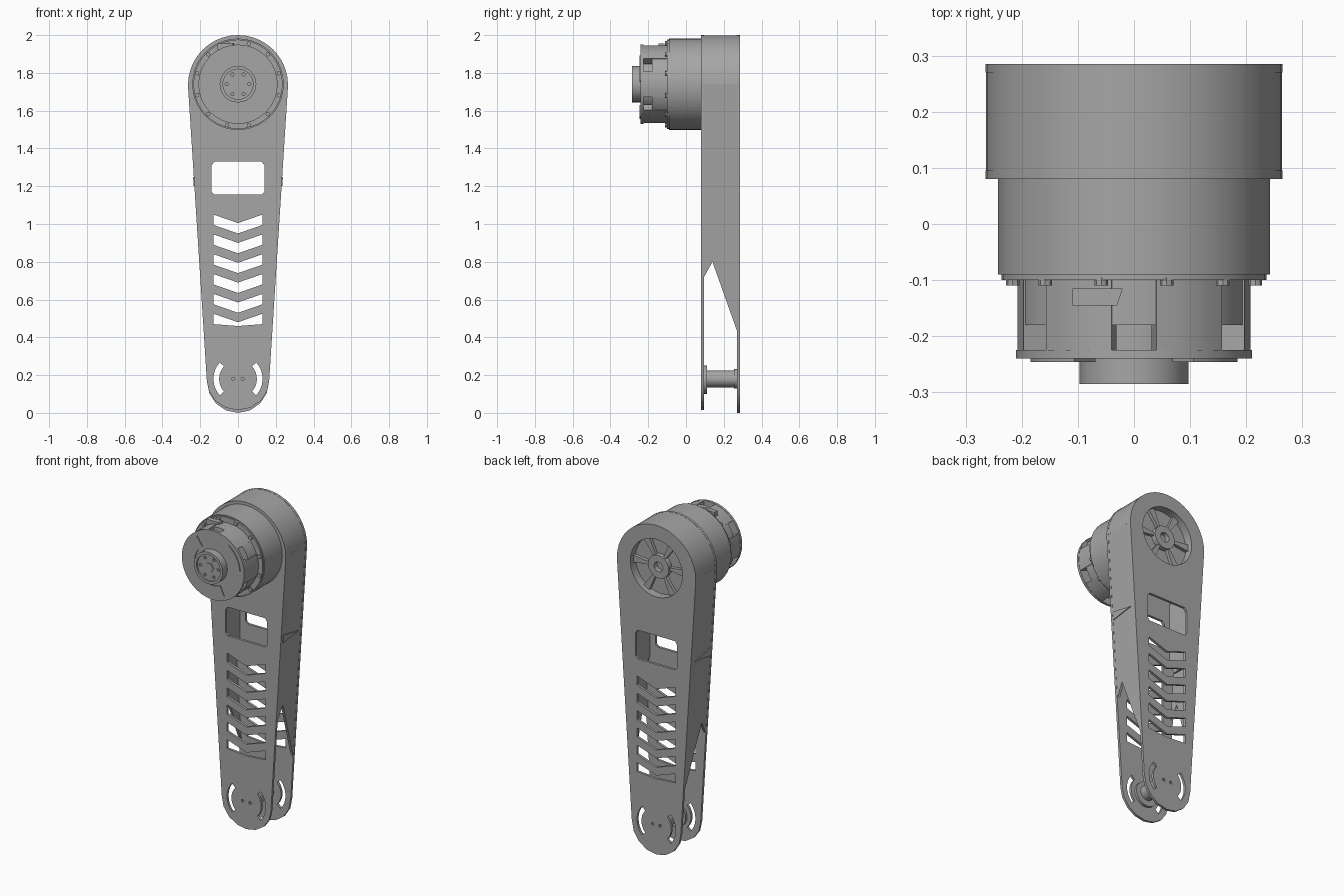
import bpy, bmesh
from math import sin, cos, pi, radians
from mathutils import Vector

cube = bpy.data.objects.get("Cube")
if cube:
    bpy.data.objects.remove(cube, do_unlink=True)

grey = bpy.data.materials.new("metal grey")
grey.use_nodes = True
COL = (0.38, 0.38, 0.38, 1)
grey.diffuse_color = COL
grey.node_tree.nodes["Principled BSDF"].inputs["Base Color"].default_value = COL

HUB = 1.74      # height of the motor axis
FOOT = 0.17     # height of the lower joint


def arc(r, z, a0=0, a1=360, n=32, x=0):
    full = a1 - a0 == 360
    steps = n if full else n + 1
    return [(x + r * cos(radians(a0 + (a1 - a0) * i / n)),
             z + r * sin(radians(a0 + (a1 - a0) * i / n))) for i in range(steps)]


def band(r0, r1, z, a0, a1, n=8):
    return arc(r1, z, a0, a1, n) + arc(r0, z, a0, a1, n)[::-1]


def finish(name, mesh):
    ob = bpy.data.objects.new(name, mesh)
    bpy.context.collection.objects.link(ob)
    mesh.materials.clear()
    mesh.materials.append(grey)
    bpy.ops.object.select_all(action='DESELECT')
    ob.select_set(True)
    bpy.context.view_layer.objects.active = ob
    bpy.ops.object.shade_smooth_by_angle(angle=radians(25))
    return ob


def slab(name, loops, y0, y1):
    """Flat profile in x/z with holes, extruded from y0 to y1."""
    cu = bpy.data.curves.new(name, 'CURVE')
    cu.dimensions, cu.fill_mode = '2D', 'BOTH'
    cu.extrude = (y1 - y0) / 2
    for pts in loops:
        sp = cu.splines.new('POLY')
        sp.points.add(len(pts) - 1)
        for p, (x, z) in zip(sp.points, pts):
            p.co = (x, z, 0, 1)
        sp.use_cyclic_u = True
    tmp = bpy.data.objects.new(name, cu)
    bpy.context.collection.objects.link(tmp)
    dg = bpy.context.evaluated_depsgraph_get()
    mesh = bpy.data.meshes.new_from_object(tmp.evaluated_get(dg))
    bpy.data.objects.remove(tmp, do_unlink=True)
    for v in mesh.vertices:
        x, z, d = v.co
        v.co = (x, (y0 + y1) / 2 - d, z)
    bm = bmesh.new()
    bm.from_mesh(mesh)
    bmesh.ops.remove_doubles(bm, verts=bm.verts, dist=0.0001)
    bmesh.ops.recalc_face_normals(bm, faces=bm.faces)
    bm.to_mesh(mesh)
    bm.free()
    return finish(name, mesh)


def prism(name, pts, push):
    """Planar 3D polygon pushed along a vector."""
    bm = bmesh.new()
    face = bm.faces.new([bm.verts.new(p) for p in pts])
    ext = bmesh.ops.extrude_face_region(bm, geom=[face])
    bmesh.ops.translate(bm, vec=Vector(push),
                        verts=[g for g in ext["geom"] if isinstance(g, bmesh.types.BMVert)])
    if face.is_valid and len(face.link_loops if hasattr(face, "link_loops") else face.loops) == 0:
        bm.faces.remove(face)
    bmesh.ops.recalc_face_normals(bm, faces=bm.faces)
    mesh = bpy.data.meshes.new(name)
    bm.to_mesh(mesh)
    bm.free()
    return finish(name, mesh)


def edge_x(z):
    """Half width of the tapering leg at a height."""
    return 0.165 + (z - FOOT) * (0.1 / (HUB - FOOT))


# Leg plates: tapered outline, window, chevron ladder and curved foot slots
def outline(bottom):
    foot = [(0.165 * cos(a), FOOT + (FOOT - bottom) * sin(a))
            for a in [pi + pi * i / 8 for i in range(9)]]
    return arc(0.265, HUB - 0.005, 0, 180, 20) + foot


holes = [[(-0.14, 1.17), (-0.14, 1.31), (-0.125, 1.33), (0.125, 1.33),
          (0.14, 1.31), (0.14, 1.17), (0.125, 1.155), (-0.125, 1.155)]]
for i in range(6):
    z, drop = 0.47 + 0.105 * i, 0.045
    low = z - 0.01 if i == 0 else z - drop
    holes.append([(-0.13, z), (0, low), (0.13, z), (0.13, z + 0.055),
                  (0, z + 0.055 - drop), (-0.13, z + 0.055)])
for a in (0, 180):
    holes.append(band(0.1, 0.13, FOOT + 0.01, a - 42, a + 42))
for sx in (-1, 1):
    holes.append(arc(0.009, FOOT + 0.01, n=8, x=sx * 0.025))

slab("front_plate", [outline(0.015)] + holes, 0.08, 0.095)
slab("back_plate", [outline(0.0), arc(0.175, HUB)] + holes, 0.27, 0.285)

# Side walls with a slanted lower cut, and the arch over the top
profile = [(0.085, HUB), (0.085, 0.7), (0.14, 0.8), (0.275, 0.42), (0.275, HUB)]
for side, sx in (("left", 1), ("right", -1)):
    prism(side + "_side_wall", [(sx * (edge_x(z) - 0.001), y, z) for y, z in profile],
          (-sx * 0.015, 0, 0))
    # inner rails lining the ladder
    rail = [(0.095, 1.45), (0.095, 1.1), (0.13, 1.0), (0.27, 1.0), (0.27, 1.45)]
    prism(side + "_inner_rail", [(sx * 0.185, y, z) for y, z in rail], (-sx * 0.01, 0, 0))
    # shallow grip ridge on the side wall
    prism(side + "_wall_ridge", [(sx * (edge_x(z) - 0.004), y, z) for y, z in
                                 ((0.1, 1.2), (0.25, 1.22), (0.1, 1.25))], (sx * 0.008, 0, 0))
slab("top_arch", [band(0.245, 0.264, HUB - 0.005, 0, 180, 20)], 0.09, 0.275)

# Recessed output hub on the back
slab("back_recess_ring", [arc(0.195, HUB), arc(0.175, HUB)], 0.2, 0.275)
slab("back_recess_floor", [arc(0.18, HUB)], 0.22, 0.235)
slab("back_hub", [arc(0.07, HUB, n=20), arc(0.03, HUB, n=12)], 0.23, 0.265)
for i in range(6):
    a = i * 60
    slab("back_spoke", [band(0.065, 0.178, HUB, a - 7, a + 7, 3)], 0.23, 0.255)

# Motor body
slab("motor_drum", [arc(0.242, HUB, n=40)], -0.09, 0.085)
slab("drum_lip", [arc(0.236, HUB, n=40), arc(0.19, HUB)], -0.1, -0.085)
for i in range(12):
    a = radians(i * 30 + 15)
    slab("lip_bolt", [arc(0.012, HUB + 0.224 * sin(a), n=8, x=0.224 * cos(a))], -0.11, -0.095)

# Front housing: collar, open crown of posts and end cover
slab("housing_collar", [arc(0.205, HUB)], -0.18, -0.09)
slab("housing_core", [arc(0.15, HUB, n=24)], -0.23, -0.17)
for i in range(6):
    a = i * 60
    slab("crown_post", [band(0.165, 0.208, HUB, a - 19, a + 19, 4)], -0.23, -0.09)
slab("end_cover", [arc(0.21, HUB), arc(0.06, HUB, n=20)], -0.24, -0.225)
for i in range(3):
    a = i * 120 + 30
    slab("cover_pad", [band(0.12, 0.185, HUB, a - 25, a + 25, 6)], -0.246, -0.235)

# Shaft boss with a bolt circle
slab("shaft_boss", [arc(0.097, HUB, n=24), arc(0.08, HUB, n=24)], -0.285, -0.235)
slab("boss_face", [arc(0.082, HUB, n=24)] +
     [arc(0.009, HUB + 0.06 * sin(i * pi / 3), n=6, x=0.06 * cos(i * pi / 3)) for i in range(6)],
     -0.275, -0.255)
slab("boss_floor", [arc(0.082, HUB, n=24)], -0.25, -0.235)
slab("shaft_tip", [arc(0.03, HUB, n=6)], -0.28, -0.27)

# Connector block on top of the collar
prism("connector", [(x, y, HUB + 0.185) for x, y in
                    ((-0.11, -0.145), (-0.03, -0.145), (-0.02, -0.115), (-0.11, -0.115))],
      (0, 0, 0.03))

# Lower joint axle between the plates
slab("foot_axle", [arc(0.045, FOOT + 0.01, n=16)], 0.09, 0.275)
slab("foot_flange", [arc(0.075, FOOT + 0.005, n=20)], 0.094, 0.11)
slab("foot_back_collar", [arc(0.052, FOOT + 0.01, n=16)], 0.255, 0.272)
